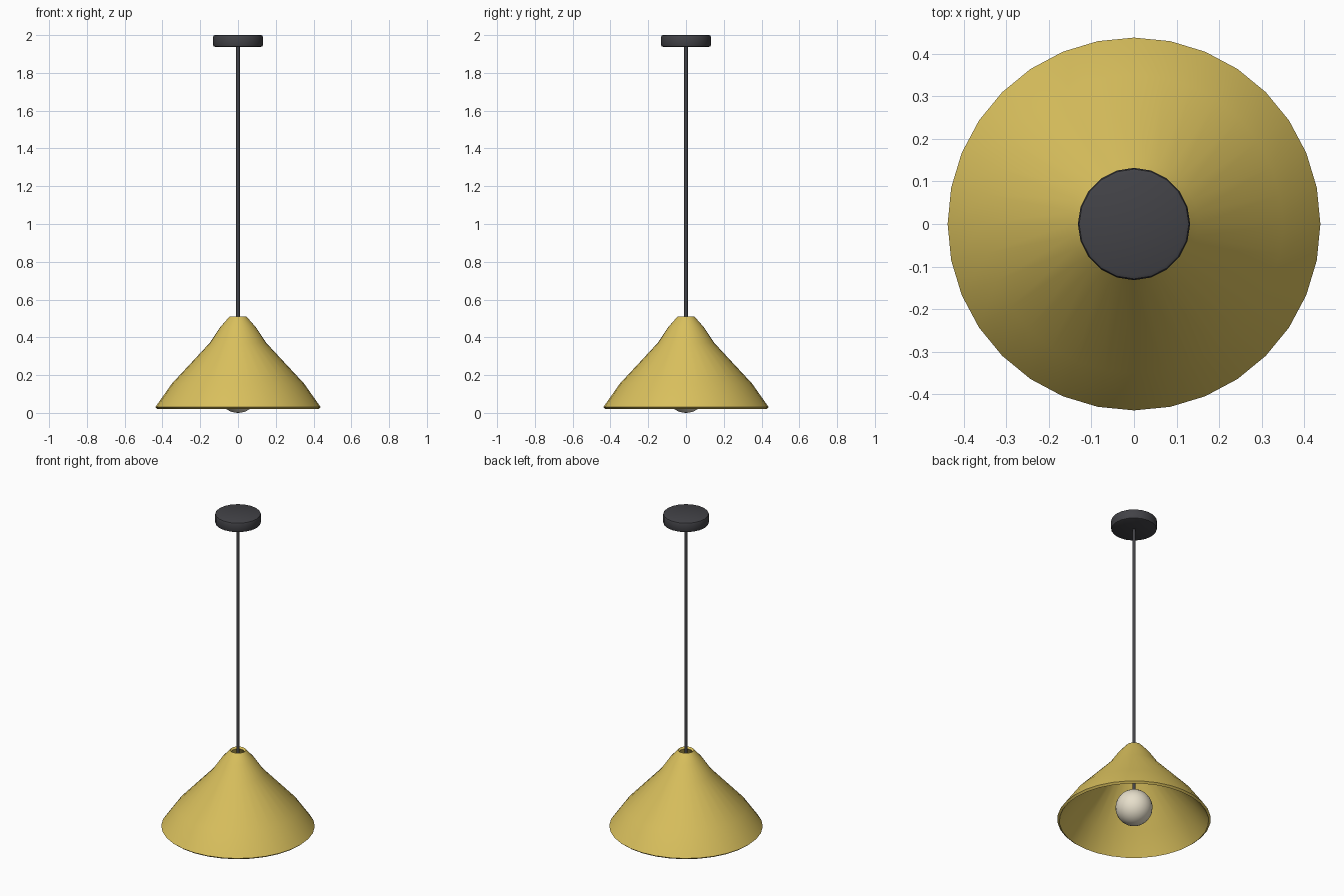
import bpy, bmesh, math

if "Cube" in bpy.data.objects:
    bpy.data.objects.remove(bpy.data.objects["Cube"])


def material(name, rgb):
    m = bpy.data.materials.new(name)
    m.diffuse_color = (*rgb, 1)
    m.use_nodes = True
    m.node_tree.nodes["Principled BSDF"].inputs["Base Color"].default_value = m.diffuse_color
    return m


yellow = material("mustard_yellow", (0.70, 0.53, 0.11))
dark = material("charcoal", (0.055, 0.055, 0.063))
cream = material("warm_white", (0.80, 0.74, 0.60))


def lathe(name, profile, sides, mat, closed=False, angle=35):
    """Revolve (radius, height) points around z; open ends are capped unless closed."""
    bm = bmesh.new()
    rings = [[bm.verts.new((r * math.cos(2 * math.pi * i / sides),
                            r * math.sin(2 * math.pi * i / sides), z))
              for i in range(sides)] for r, z in profile]
    pairs = list(zip(rings, rings[1:]))
    if closed:
        pairs.append((rings[-1], rings[0]))
    else:
        bm.faces.new(rings[0])
        bm.faces.new(rings[-1])
    for a, b in pairs:
        for i in range(sides):
            j = (i + 1) % sides
            bm.faces.new((a[i], a[j], b[j], b[i]))
    bmesh.ops.recalc_face_normals(bm, faces=bm.faces)
    me = bpy.data.meshes.new(name)
    bm.to_mesh(me)
    bm.free()
    return finish(name, bpy.data.objects.new(name, me), mat, angle)


def finish(name, ob, mat, angle):
    if ob.name not in bpy.context.collection.objects:
        bpy.context.collection.objects.link(ob)
    ob.name = name
    ob.data.materials.append(mat)
    bpy.ops.object.select_all(action='DESELECT')
    ob.select_set(True)
    bpy.context.view_layer.objects.active = ob
    bpy.ops.object.shade_smooth_by_angle(angle=math.radians(angle))
    return ob


# Flared shade: outer wall down to the rim, then the inner wall back up
lathe("shade", [(0.045, 0.51), (0.093, 0.455), (0.15, 0.37), (0.35, 0.155), (0.438, 0.03),
                (0.426, 0.02), (0.339, 0.144), (0.139, 0.36), (0.082, 0.445), (0.034, 0.50)],
      32, yellow, closed=True)

# Cord from ceiling mount to bulb
lathe("cord", [(0.01, 0.20), (0.01, 1.95)], 12, dark)

# Ceiling mount with softened edges
lathe("ceiling_mount", [(0.122, 1.938), (0.129, 1.941), (0.132, 1.948),
                        (0.132, 1.990), (0.129, 1.997), (0.122, 2.0)], 20, dark)

# Round bulb
bpy.ops.mesh.primitive_uv_sphere_add(segments=24, ring_count=16, radius=0.106,
                                     location=(0, 0, 0.106))
finish("bulb", bpy.context.object, cream, 60)
